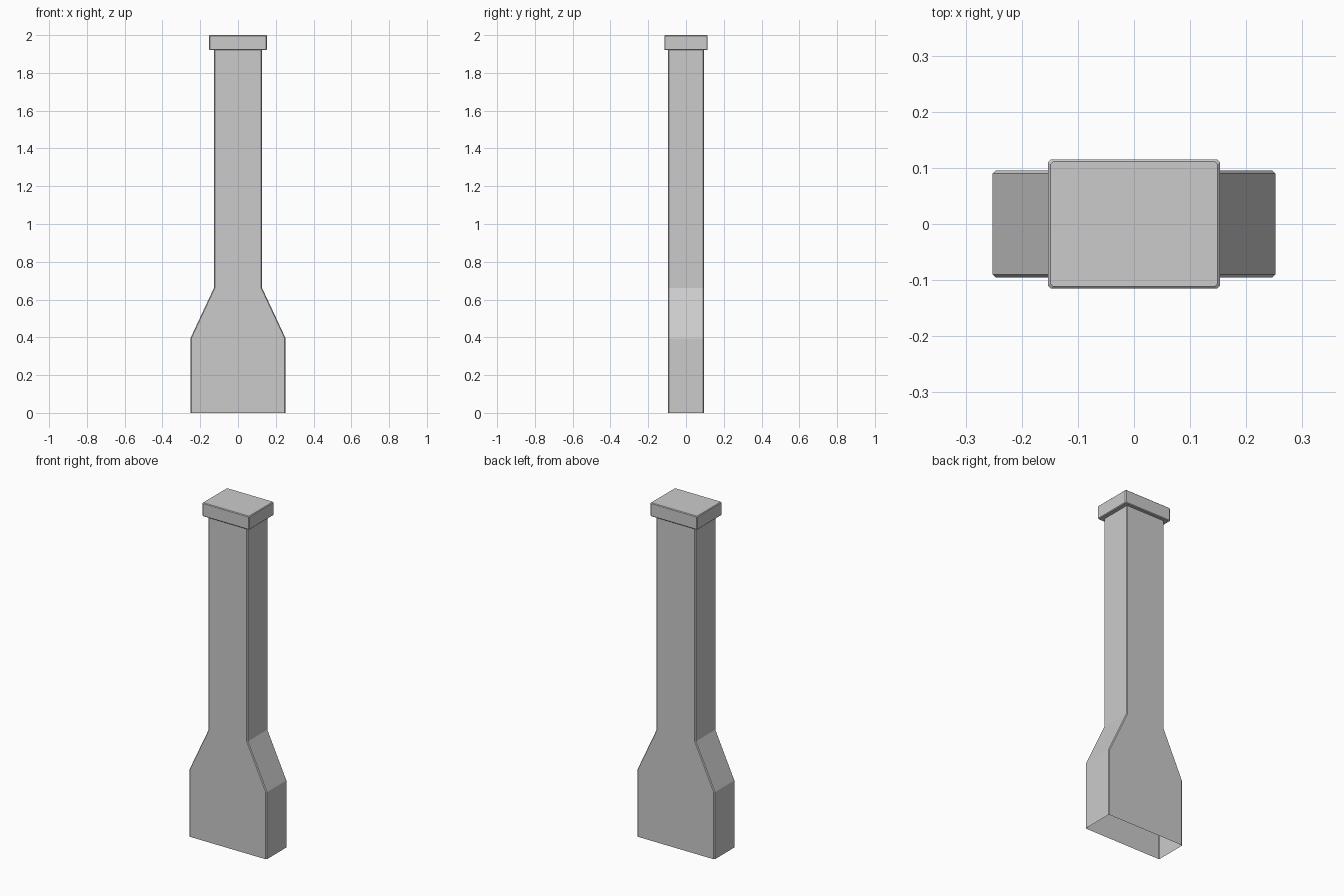
import bpy, bmesh

if "Cube" in bpy.data.objects:
    bpy.data.objects.remove(bpy.data.objects["Cube"])


def ring(bm, hx, hy, z, c=0.005):
    """Rectangle outline with small chamfered corners."""
    pts = [(hx, hy - c), (hx - c, hy), (c - hx, hy), (-hx, hy - c),
           (-hx, c - hy), (c - hx, -hy), (hx - c, -hy), (hx, c - hy)]
    return [bm.verts.new((x, y, z)) for x, y in pts]


def loft(name, levels, close_top=False):
    """Skin a stack of (half width, half depth, height) outlines."""
    bm = bmesh.new()
    rings = [ring(bm, *level) for level in levels]
    for a, b in zip(rings, rings[1:]):
        for i in range(8):
            j = (i + 1) % 8
            bm.faces.new((a[i], a[j], b[j], b[i]))
    if close_top:
        bm.faces.new(rings[-1])
    mesh = bpy.data.meshes.new(name)
    bm.to_mesh(mesh)
    bm.free()
    obj = bpy.data.objects.new(name, mesh)
    bpy.context.collection.objects.link(obj)
    return obj


# Chimney stack: wide base, sloped shoulders, narrow shaft, open underneath
loft("chimney_stack", [(0.252, 0.095, 0), (0.252, 0.095, 0.395),
                       (0.128, 0.095, 0.66), (0.128, 0.095, 1.92)])

# Overhanging cap with chamfered rims; its underside meets the shaft
loft("chimney_cap", [(0.128, 0.095, 1.92), (0.149, 0.111, 1.92),
                     (0.153, 0.115, 1.924), (0.153, 0.115, 1.996),
                     (0.149, 0.111, 2.0)], close_top=True)
